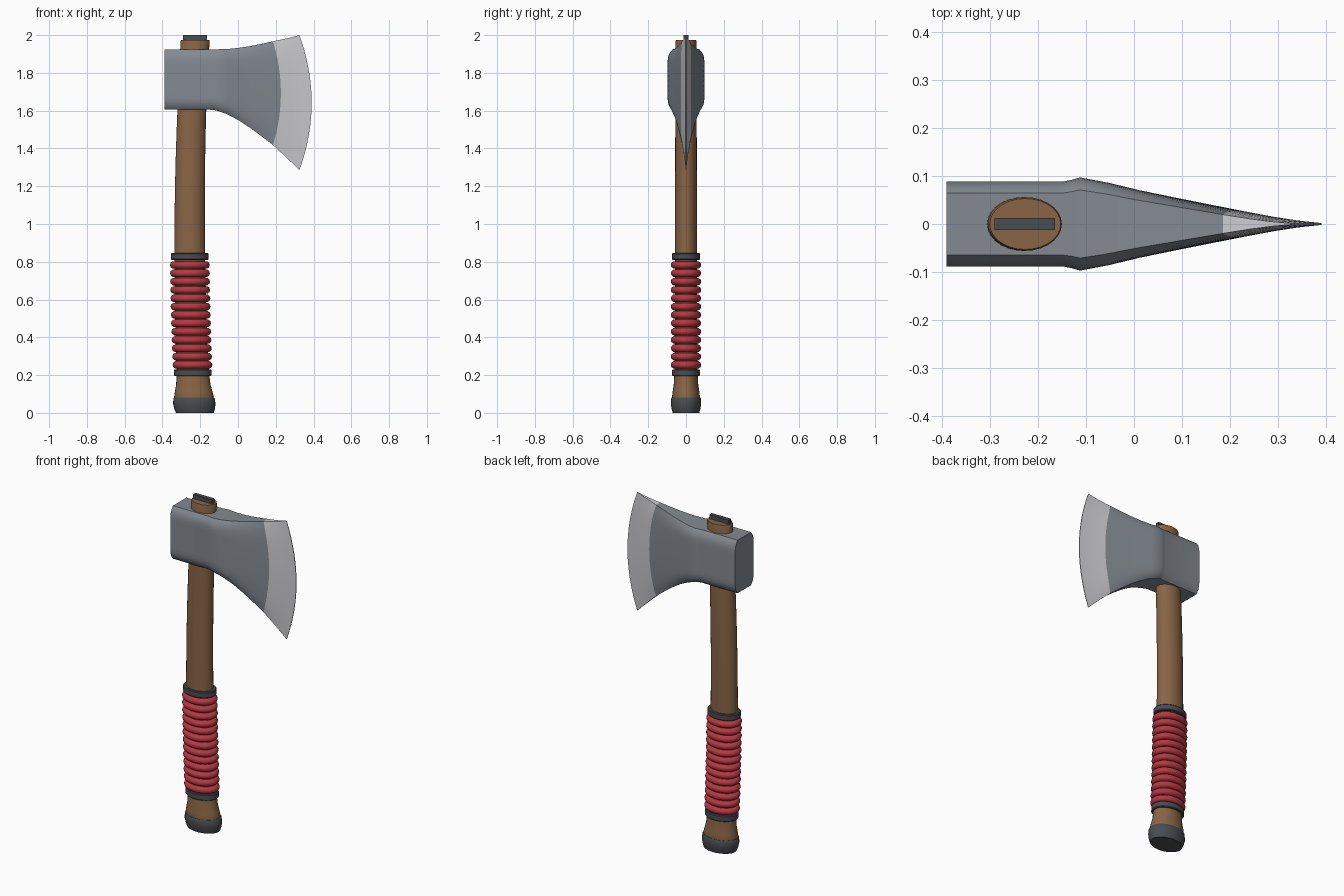
import bpy
import bmesh
from math import sin, cos, pi

if "Cube" in bpy.data.objects:
    bpy.data.objects.remove(bpy.data.objects["Cube"], do_unlink=True)


def material(name, rgb):
    m = bpy.data.materials.new(name)
    m.use_nodes = True
    m.diffuse_color = (*rgb, 1)
    m.node_tree.nodes["Principled BSDF"].inputs["Base Color"].default_value = (*rgb, 1)
    return m


steel = material("steel", (0.23, 0.255, 0.285))
bright = material("bright_steel", (0.6, 0.6, 0.62))
wood = material("wood", (0.25, 0.13, 0.06))
red = material("red_cord", (0.47, 0.04, 0.055))
dark = material("dark_metal", (0.065, 0.073, 0.082))


def finish(name, bm, mats, angle=0.6):
    bmesh.ops.recalc_face_normals(bm, faces=bm.faces)
    mesh = bpy.data.meshes.new(name)
    bm.to_mesh(mesh)
    bm.free()
    for m in mats:
        mesh.materials.append(m)
    ob = bpy.data.objects.new(name, mesh)
    bpy.context.collection.objects.link(ob)
    bpy.ops.object.select_all(action='DESELECT')
    ob.select_set(True)
    bpy.context.view_layer.objects.active = ob
    bpy.ops.object.shade_smooth_by_angle(angle=angle)
    return ob


def centre(z):
    # gentle backward bow of the handle
    return -0.256 + 0.028 * ((z - 0.97) / 0.98) ** 2


def ellipse_loft(name, rows, mat, sides=28):
    # stacked ellipses (z, rx, ry) following the handle bow
    bm = bmesh.new()
    rings = []
    for z, rx, ry in rows:
        rings.append([bm.verts.new((centre(z) + rx * cos(2 * pi * i / sides),
                                    ry * sin(2 * pi * i / sides), z))
                      for i in range(sides)])
    for a, b in zip(rings, rings[1:]):
        for i in range(sides):
            j = (i + 1) % sides
            bm.faces.new((a[i], a[j], b[j], b[i]))
    bm.faces.new(rings[0])
    bm.faces.new(rings[-1])
    return finish(name, bm, [mat])


# Handle with flared foot
handle = [(0.02, 0.095, 0.065), (0.085, 0.105, 0.074), (0.11, 0.1, 0.071),
          (0.15, 0.091, 0.065), (0.2, 0.087, 0.062), (0.3, 0.085, 0.06)]
handle += [(0.3 + 0.15 * k, 0.085 - 0.001 * k, 0.06 - 0.0004 * k) for k in range(1, 11)]
handle += [(1.965, 0.077, 0.056), (1.975, 0.074, 0.053)]
ellipse_loft("handle", handle, wood)

# End cap
ellipse_loft("end_cap", [(0, 0.1, 0.07), (0.02, 0.107, 0.076), (0.045, 0.112, 0.08),
                         (0.075, 0.11, 0.079), (0.082, 0.106, 0.075)], dark)

# Collars at both ends of the grip
for name, z in (("lower_collar", 0.213), ("upper_collar", 0.828)):
    ellipse_loft(name, [(z - 0.018, 0.095, 0.07), (z - 0.014, 0.099, 0.074),
                        (z + 0.014, 0.099, 0.074), (z + 0.018, 0.095, 0.07)], dark)


# Cord grip made of elliptical rings
def cord_ring(name, z, rx, ry, r, around=32, tube=10):
    bm = bmesh.new()
    grid = []
    for i in range(around):
        a = 2 * pi * i / around
        grid.append([])
        for k in range(tube):
            t = 2 * pi * k / tube
            grid[i].append(bm.verts.new((centre(z) + (rx + r * cos(t)) * cos(a),
                                         (ry + r * cos(t)) * sin(a), z + r * sin(t))))
    for i in range(around):
        for k in range(tube):
            p, q = grid[i], grid[(i + 1) % around]
            n = (k + 1) % tube
            bm.faces.new((p[k], q[k], q[n], p[n]))
    finish(name, bm, [red], 1.2)


for i in range(13):
    cord_ring(f"grip_ring_{i + 1}", 0.254 + i * 0.0441, 0.085, 0.06, 0.0205)

# Wedge in the top of the handle
bm = bmesh.new()
bmesh.ops.create_cube(bm, size=1)
for v in bm.verts:
    v.co = (-0.228 + v.co.x * 0.126, v.co.y * 0.024, 1.96 + v.co.z * 0.08)
finish("wedge", bm, [dark])

# Axe head: columns (x at corners, forward bow, top, bottom, half thickness)
columns = [(-0.39, 0, 1.925, 1.605, 0.088), (-0.15, 0, 1.925, 1.605, 0.088),
           (-0.13, 0, 1.925, 1.604, 0.092), (-0.112, 0, 1.925, 1.6, 0.097),
           (-0.06, 0.006, 1.926, 1.582, 0.086), (0, 0.013, 1.932, 1.551, 0.07),
           (0.06, 0.021, 1.941, 1.512, 0.056), (0.12, 0.031, 1.953, 1.468, 0.042),
           (0.185, 0.042, 1.967, 1.418, 0.027), (0.24, 0.051, 1.979, 1.367, 0.015),
           (0.285, 0.058, 1.989, 1.324, 0.007), (0.325, 0.065, 2.0, 1.285, 0.002)]
half = [(0, 0.73), (0.03, 0.82), (0.07, 0.91), (0.12, 0.97), (0.18, 1),
        (0.26, 1), (0.34, 1), (0.42, 1)]
profile = half + [(0.5, 1)] + [(1 - t, w) for t, w in reversed(half)]

bm = bmesh.new()
sides = {-1: [], 1: []}
for x, bow, top, bottom, h in columns:
    for s in sides:
        sides[s].append([bm.verts.new((x + bow * (1 - (2 * t - 1) ** 2), s * h * w,
                                       top + (bottom - top) * t)) for t, w in profile])
n = len(profile)
for c in range(len(columns) - 1):
    mat = 1 if columns[c][0] > 0.18 else 0
    faces = []
    for s in sides:
        a, b = sides[s][c], sides[s][c + 1]
        faces += [bm.faces.new((a[i], b[i], b[i + 1], a[i + 1])) for i in range(n - 1)]
    for i in (0, n - 1):
        faces.append(bm.faces.new((sides[1][c][i], sides[1][c + 1][i],
                                   sides[-1][c + 1][i], sides[-1][c][i])))
    for f in faces:
        f.material_index = mat
# Close the poll and the cutting edge
for c, mat in ((0, 0), (-1, 1)):
    a, b = sides[1][c], sides[-1][c]
    for i in range(n - 1):
        bm.faces.new((a[i], a[i + 1], b[i + 1], b[i])).material_index = mat
finish("axe_head", bm, [steel, bright])
